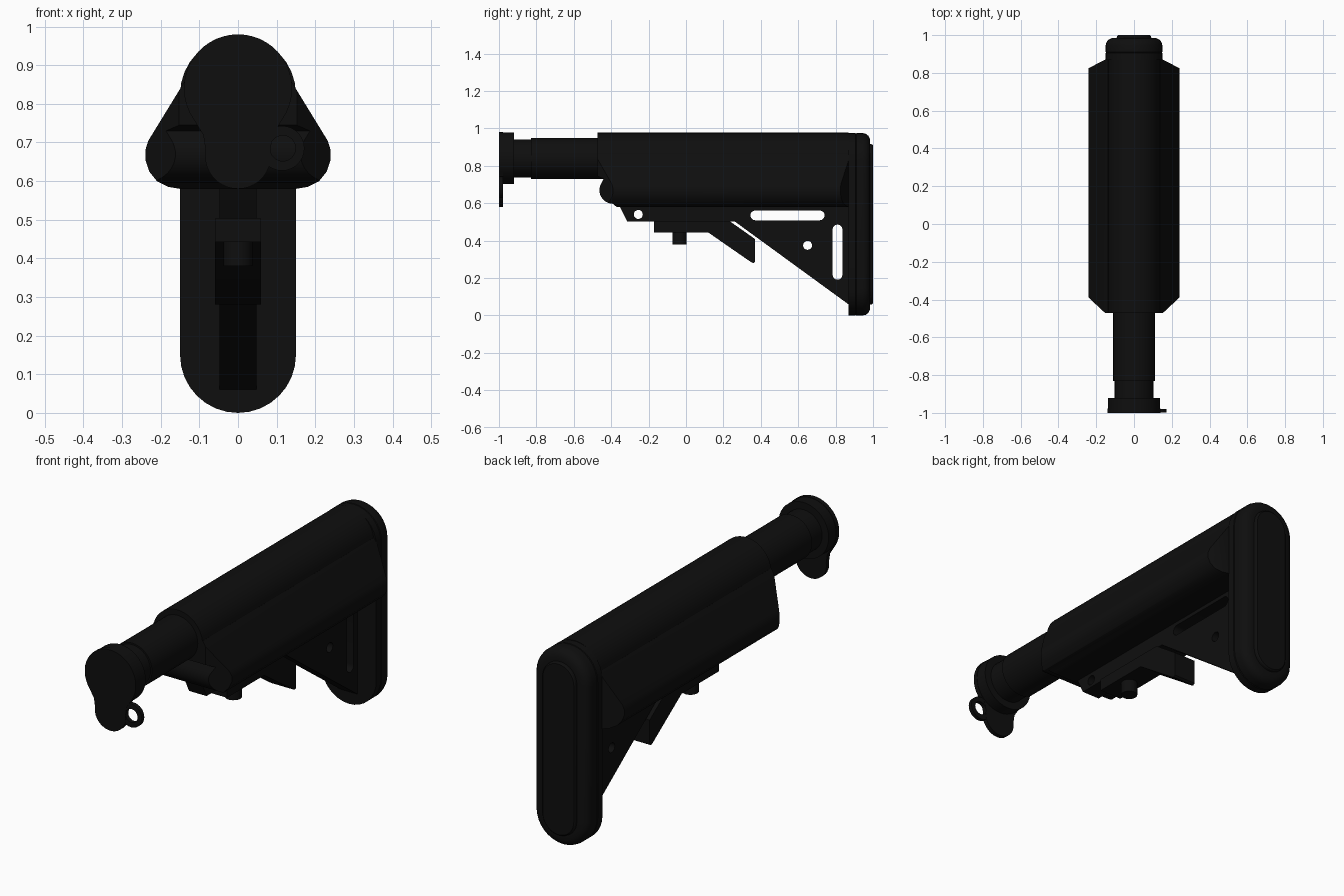
import bpy, bmesh, math
from mathutils import Vector

if "Cube" in bpy.data.objects:
    bpy.data.objects.remove(bpy.data.objects["Cube"])

black = bpy.data.materials.new("matte_black")
black.diffuse_color = (0.0045, 0.0045, 0.0045, 1)
black.use_nodes = True
black.node_tree.nodes["Principled BSDF"].inputs["Base Color"].default_value = black.diffuse_color


def loft(name, rings):
    """Skin a list of equal-length 3D rings and cap both ends."""
    bm = bmesh.new()
    vs = [[bm.verts.new(p) for p in r] for r in rings]
    n = len(vs[0])
    for a, b in zip(vs, vs[1:]):
        for i in range(n):
            bm.faces.new((a[i], a[(i + 1) % n], b[(i + 1) % n], b[i]))
    bm.faces.new(vs[0])
    bm.faces.new(vs[-1][::-1])
    bmesh.ops.recalc_face_normals(bm, faces=bm.faces)
    me = bpy.data.meshes.new(name)
    bm.to_mesh(me)
    bm.free()
    me.materials.append(black)
    ob = bpy.data.objects.new(name, me)
    bpy.context.collection.objects.link(ob)
    return ob


def arc(cx, cz, r, a0, a1, n):
    return [(cx + r * math.cos(math.radians(a0 + (a1 - a0) * i / n)),
             cz + r * math.sin(math.radians(a0 + (a1 - a0) * i / n))) for i in range(n + 1)]


def circle(cx, cz, r, n=32):
    return arc(cx, cz, r, 0, 360, n)[:-1]


def along_y(name, stations):
    """stations: list of (y, xz outline)"""
    return loft(name, [[(x, y, z) for x, z in o] for y, o in stations])


def along_x(name, outline, w, x0=None):
    """Extrude a yz outline from x0 (default -w) to w."""
    return loft(name, [[(x, y, z) for y, z in outline] for x in (-w if x0 is None else x0, w)])


def boolean(ob, other, op):
    m = ob.modifiers.new("cut", 'BOOLEAN')
    m.operation, m.object, m.solver = op, other, 'EXACT'
    bpy.context.view_layer.objects.active = ob
    bpy.ops.object.modifier_apply(modifier=m.name)
    bpy.data.objects.remove(other)


def stadium(r, z0=0.15, z1=0.825):
    return arc(0, z1, r, 0, 180, 16) + arc(0, z0, r, 180, 360, 16)


# Cheek body: tapered cross-section, trimmed by side profile and corner tapers
side = [(0.137, 0.86), (0.232, 0.705), (0.24, 0.68), (0.24, 0.655), (0.23, 0.625),
        (0.21, 0.6), (0.18, 0.585), (0.15, 0.58)]
section = arc(0, 0.84, 0.137, 172, 8, 20) + side + [(-x, z) for x, z in side[::-1]]
body = along_y("cheek_body", [(-0.6, section), (0.87, section)])
profile = [(0.9, 1.1), (-0.472, 1.1), (-0.472, 0.745), (-0.44, 0.73)]
profile += arc(-0.39, 0.67, 0.073, 150, 270, 10) + [(-0.36, 0.57), (0.9, 0.57)]
boolean(body, along_x("trim_helper", profile, 0.5), 'INTERSECT')
plan = [(0.15, -0.474), (0.24, -0.39), (0.24, 0.825), (0.15, 0.872)]
plan += [(-x, y) for x, y in plan[::-1]]
boolean(body, loft("plan_helper", [[(x, y, z) for x, y in plan] for z in (0.3, 1.2)]), 'INTERSECT')

# Butt pad with seam groove, rounded rear edge and raised rear panel
along_y("butt_pad", [(y, stadium(r)) for y, r in (
    (0.868, 0.15), (0.905, 0.15), (0.908, 0.146), (0.911, 0.15), (0.945, 0.15), (0.962, 0.146),
    (0.976, 0.135), (0.985, 0.115), (0.985, 0.092), (0.995, 0.09), (1.0, 0.085))])

# Lower web with slots and holes
web = along_x("lower_web", [(-0.37, 0.62), (-0.36, 0.595), (-0.315, 0.503), (0.26, 0.503),
                            (0.875, 0.055), (0.875, 0.62)], 0.048)
long_slot = arc(0.37, 0.535, 0.026, 90, 270, 10) + arc(0.715, 0.535, 0.026, -90, 90, 10)
tall_slot = arc(0.81, 0.46, 0.026, 0, 180, 10) + arc(0.81, 0.217, 0.026, 180, 360, 10)
for cut in (long_slot, tall_slot, circle(0.65, 0.375, 0.024, 20), circle(-0.255, 0.54, 0.024, 20)):
    boolean(web, along_x("slot_helper", cut, 0.3), 'DIFFERENCE')

# Adjustment lever and its pin
along_x("adjustment_lever", [(-0.172, 0.503), (-0.172, 0.443), (0.12, 0.443), (0.345, 0.287),
                             (0.36, 0.28), (0.37, 0.287), (0.37, 0.408), (0.235, 0.503)], 0.06)
loft("lever_pin", [[(x, y, z) for x, y in circle(0, -0.035, 0.038, 24)] for z in (0.38, 0.46)])

# Buffer tube with neck and end nut
along_y("buffer_tube", [(y, circle(0, 0.84, r, 40)) for y, r in (
    (-0.985, 0.138), (-0.92, 0.138), (-0.92, 0.102), (-0.83, 0.102), (-0.83, 0.11), (-0.4, 0.11))])

# End plate: disc narrowing to a rounded tongue
plate = (arc(0, 0.84, 0.14, -35, 215, 32) + [(-0.09, 0.72)] +
         arc(0, 0.665, 0.085, 170, 370, 20) + [(0.09, 0.72)])
along_y("end_plate", [(y, plate) for y in (-1.0, -0.978)])

# Sling loop beside the plate
loop = along_y("sling_loop", [(y, circle(0.114, 0.685, 0.058)) for y in (-0.999, -0.979)])
boolean(loop, along_y("loop_helper", [(y, circle(0.116, 0.685, 0.033)) for y in (-1.1, -0.9)]), 'DIFFERENCE')

# Smooth shading with sharp edges kept
bpy.ops.object.select_all(action='DESELECT')
for ob in bpy.context.scene.objects:
    ob.select_set(True)
    bpy.context.view_layer.objects.active = ob
bpy.ops.object.shade_smooth_by_angle(angle=math.radians(30))
